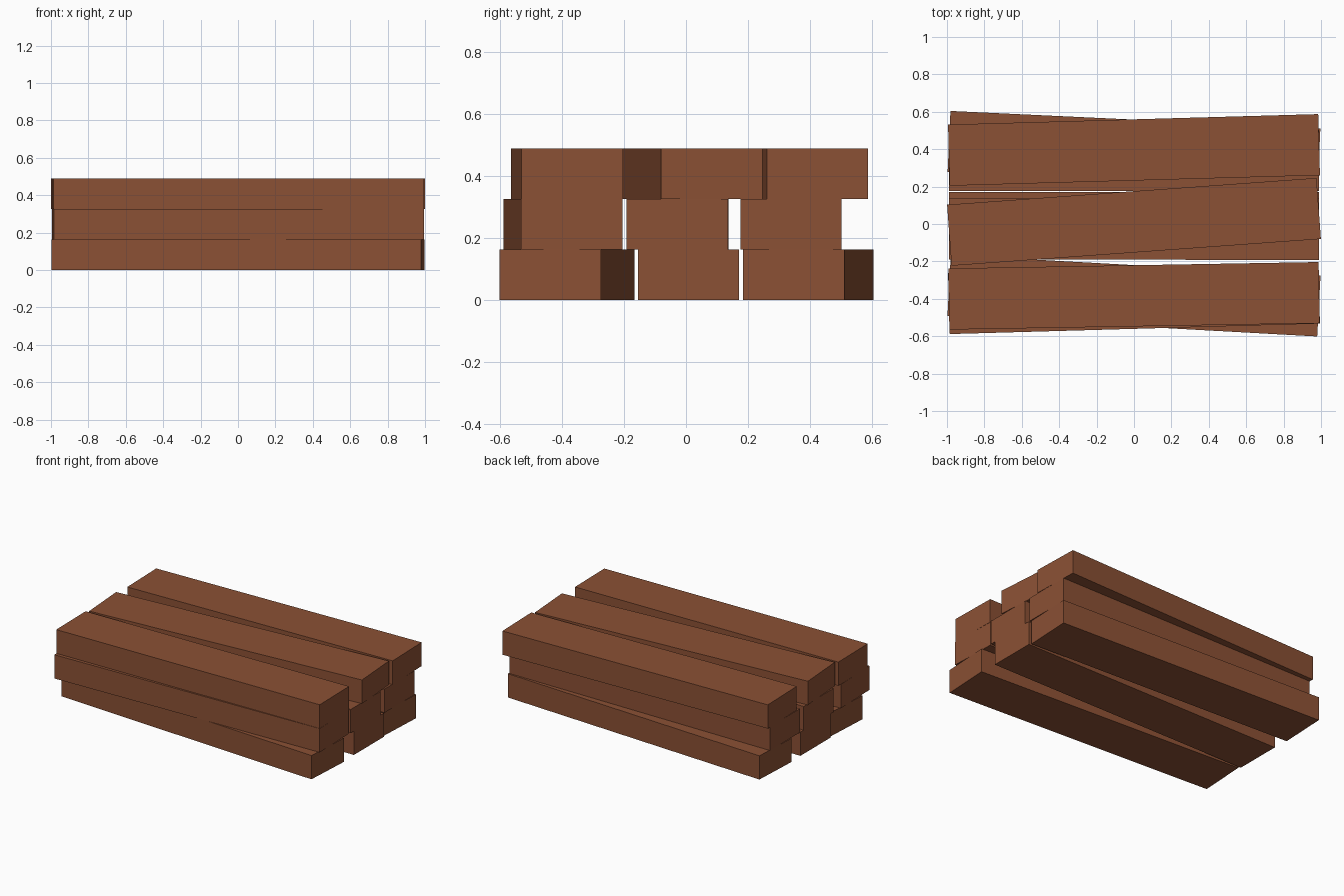
import bpy
import math

if "Cube" in bpy.data.objects:
    bpy.data.objects.remove(bpy.data.objects["Cube"])

LENGTH, WIDTH, HEIGHT = 1.98, 0.327, 0.163

wood = bpy.data.materials.new("brown wood")
wood.diffuse_color = (0.26, 0.082, 0.035, 1.0)
wood.use_nodes = True
wood.node_tree.nodes["Principled BSDF"].inputs["Base Color"].default_value = wood.diffuse_color


def beam(name, layer, y_left, y_right):
    """Straight beam whose end centres sit at y_left (x=-1) and y_right (x=+1)."""
    angle = math.asin((y_right - y_left) / LENGTH)
    bpy.ops.mesh.primitive_cube_add(
        size=1,
        location=(0, (y_left + y_right) / 2, HEIGHT * (layer + 0.5)),
        rotation=(0, 0, angle))
    ob = bpy.context.object
    ob.name = name
    ob.scale = (LENGTH, WIDTH, HEIGHT)
    ob.data.materials.append(wood)


# End-centre positions of front, middle and back beam in each layer
layers = {
    "bottom": [(-0.329, -0.438), (0.008, 0.008), (0.441, 0.348)],
    "middle": [(-0.425, -0.369), (-0.027, -0.028), (0.339, 0.339)],
    "top": [(-0.401, -0.367), (-0.060, 0.083), (0.368, 0.424)],
}
for level, (layer, rows) in enumerate(layers.items()):
    for row, (y_left, y_right) in zip(("front", "centre", "back"), rows):
        beam(f"{layer}_{row}_beam", level, y_left, y_right)
